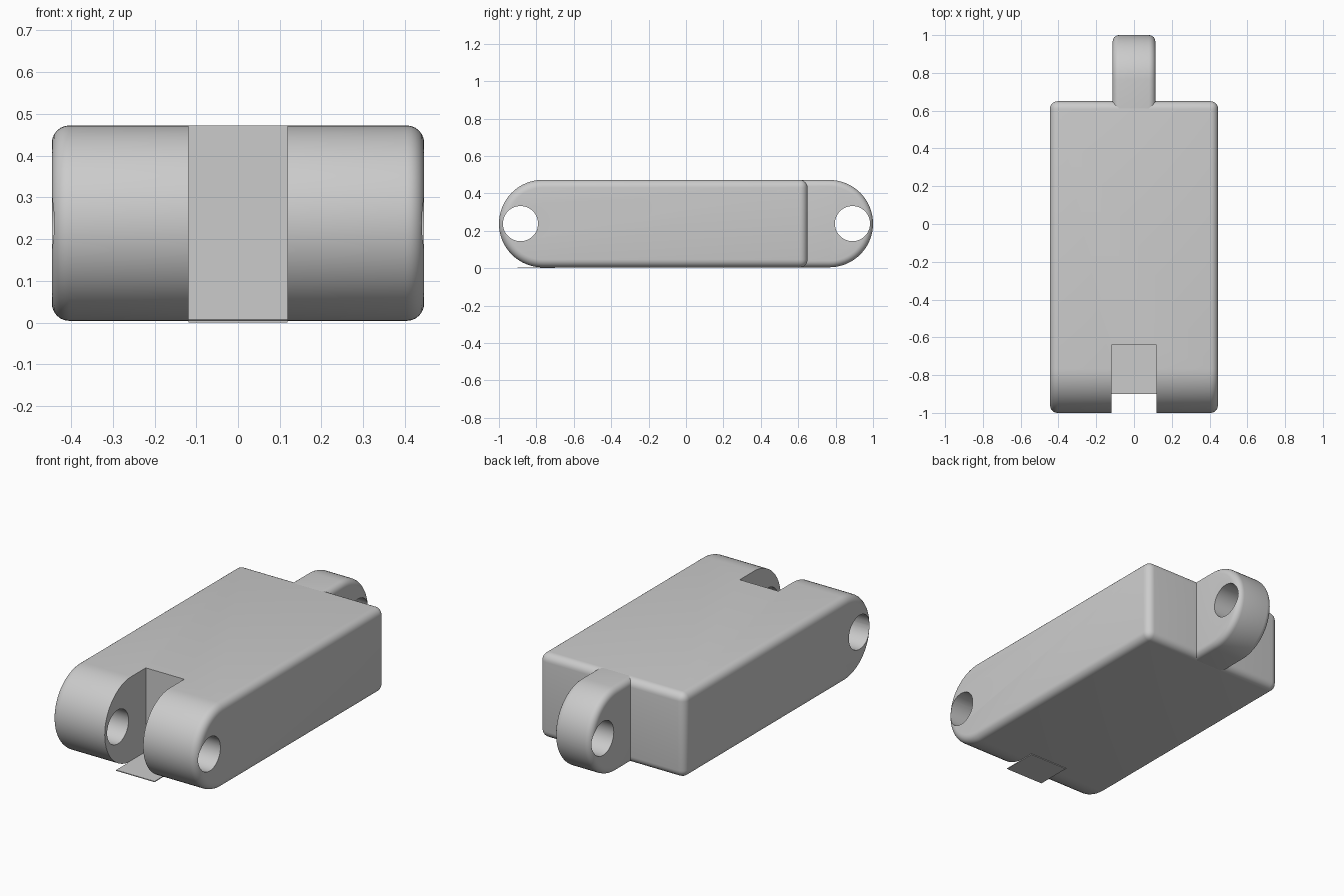
import bpy, bmesh, math
from mathutils import Matrix

if "Cube" in bpy.data.objects:
    bpy.data.objects.remove(bpy.data.objects["Cube"])

Z0, Z1 = 0.004, 0.472
MID, RAD = (Z0 + Z1) / 2, (Z1 - Z0) / 2

grey = bpy.data.materials.new("plain grey")
grey.use_nodes = True
colour = (0.6, 0.6, 0.6, 1)
grey.diffuse_color = colour
grey.node_tree.nodes["Principled BSDF"].inputs["Base Color"].default_value = colour


def add_object(name, bm):
    bmesh.ops.recalc_face_normals(bm, faces=bm.faces)
    mesh = bpy.data.meshes.new(name)
    bm.to_mesh(mesh)
    bm.free()
    mesh.materials.append(grey)
    ob = bpy.data.objects.new(name, mesh)
    bpy.context.collection.objects.link(ob)
    return ob


def box(name, x, y, z):
    bm = bmesh.new()
    size = [b - a for a, b in (x, y, z)]
    centre = [(a + b) / 2 for a, b in (x, y, z)]
    bmesh.ops.create_cube(bm, size=1, matrix=Matrix.Translation(centre) @ Matrix.Diagonal((*size, 1)))
    return add_object(name, bm)


def pin_hole(y):
    bm = bmesh.new()
    turn = Matrix.Translation((0, y, MID)) @ Matrix.Rotation(math.pi / 2, 4, "Y")
    bmesh.ops.create_cone(bm, cap_ends=True, segments=48, radius1=0.094, radius2=0.094, depth=2, matrix=turn)
    return add_object("hole_cutter", bm)


def rounded_bar(name, half_width, round_end, flat_end, radius, bevel, cutters):
    """Side outline with one half-round end, extruded across x, softened and cut."""
    side = 1 if round_end > flat_end else -1
    centre = round_end - side * radius
    steps = 32
    outline = [(flat_end, MID - radius), (flat_end, MID + radius)]
    for i in range(steps + 1):
        a = math.pi / 2 - math.pi * i / steps
        outline.append((centre + side * radius * math.cos(a), MID + radius * math.sin(a)))
    bm = bmesh.new()
    face = bm.faces.new([bm.verts.new((-half_width, y, z)) for y, z in outline])
    moved = bmesh.ops.extrude_face_region(bm, geom=[face])["geom"]
    verts = [v for v in moved if isinstance(v, bmesh.types.BMVert)]
    bmesh.ops.translate(bm, verts=verts, vec=(2 * half_width, 0, 0))
    ob = add_object(name, bm)
    mod = ob.modifiers.new("soft_edges", "BEVEL")
    mod.width, mod.segments = bevel, 6
    mod.limit_method, mod.angle_limit = "ANGLE", math.radians(40)
    mod.use_clamp_overlap = False
    for cutter in cutters:
        cut = ob.modifiers.new("cut", "BOOLEAN")
        cut.operation, cut.solver, cut.object = "DIFFERENCE", "EXACT", cutter
    # Bake the modifiers, then drop the cutters
    graph = bpy.context.evaluated_depsgraph_get()
    baked = bpy.data.meshes.new_from_object(ob.evaluated_get(graph))
    ob.modifiers.clear()
    ob.data = baked
    for cutter in cutters:
        bpy.data.objects.remove(cutter)
    bpy.ops.object.select_all(action="DESELECT")
    ob.select_set(True)
    bpy.context.view_layer.objects.active = ob
    bpy.ops.object.shade_smooth_by_angle(angle=math.radians(30))
    return ob


# Main body with the front fork slot and pin holes
slot = box("slot_cutter", (-0.118, 0.118), (-1.2, -0.64), (0.007, 0.7))
rounded_bar("link_body", 0.446, -1, 0.65, RAD, 0.042, [slot, pin_hole(-0.885)])

# Rear lug, sunk into the body
rounded_bar("rear_lug", 0.114, 1, 0.5, RAD - 0.0005, 0.035, [pin_hole(0.89)])

# Thin tab under the slot
box("slot_tab", (-0.118, 0.118), (-0.9, -0.7), (0, 0.0045))
